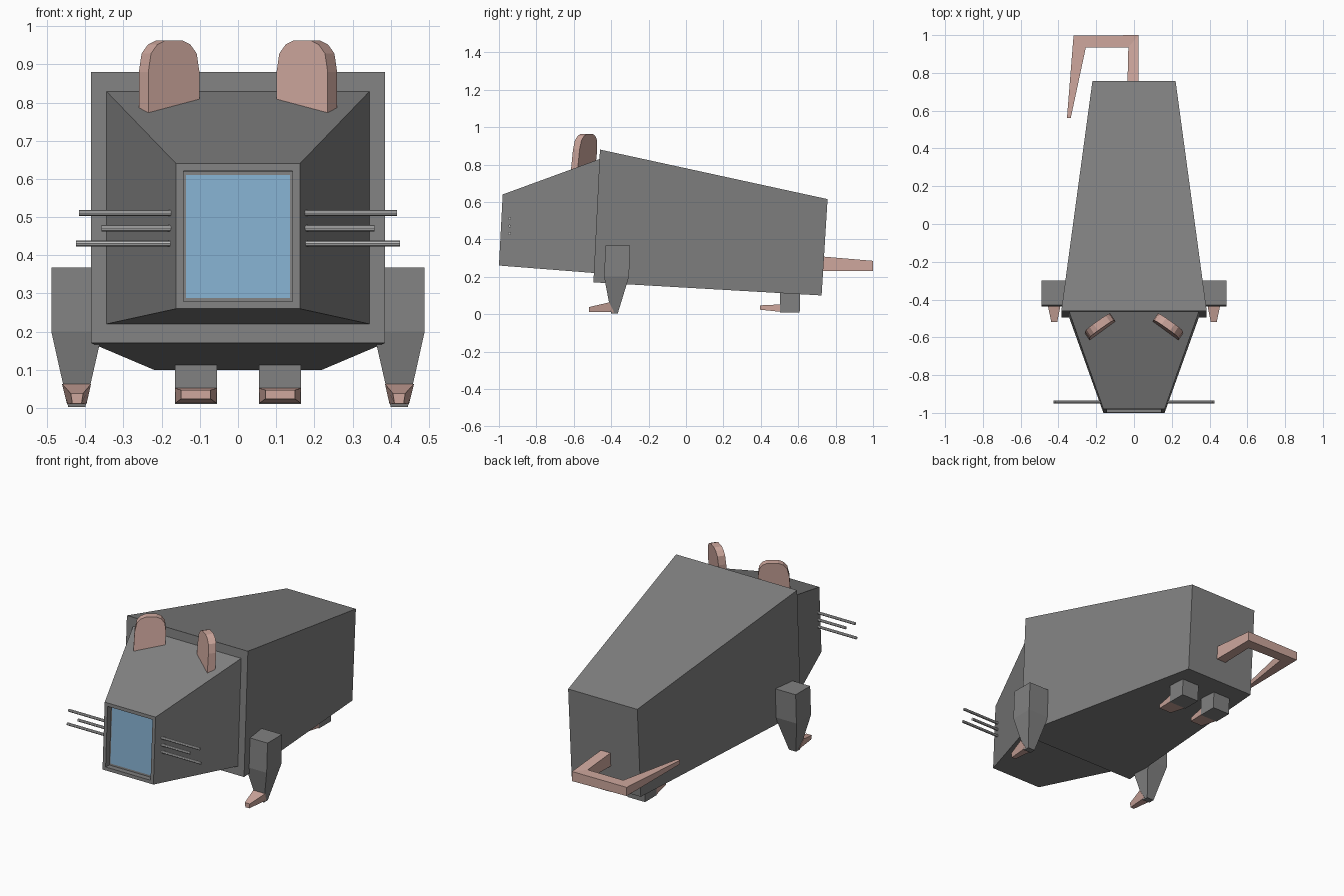
import bpy, bmesh, math
from mathutils import Vector, Matrix

if "Cube" in bpy.data.objects:
    bpy.data.objects.remove(bpy.data.objects["Cube"])


def material(name, rgb):
    m = bpy.data.materials.new(name)
    m.diffuse_color = (*rgb, 1)
    m.use_nodes = True
    m.node_tree.nodes["Principled BSDF"].inputs["Base Color"].default_value = m.diffuse_color
    return m


GREY = material("dark_grey", (0.22, 0.22, 0.22))
PINK = material("pink", (0.62, 0.39, 0.34))
BLUE = material("blue", (0.24, 0.44, 0.64))
PALE = material("pale_grey", (0.5, 0.5, 0.5))


def finish(name, bm, mat):
    bmesh.ops.recalc_face_normals(bm, faces=bm.faces)
    me = bpy.data.meshes.new(name)
    bm.to_mesh(me)
    bm.free()
    me.materials.append(mat)
    ob = bpy.data.objects.new(name, me)
    bpy.context.collection.objects.link(ob)
    return ob


def loft(rings):
    """Closed solid through cross-sections with equal point counts."""
    bm = bmesh.new()
    vs = [[bm.verts.new(p) for p in r] for r in rings]
    n = len(vs[0])
    for a, b in zip(vs, vs[1:]):
        for i in range(n):
            j = (i + 1) % n
            bm.faces.new((a[i], a[j], b[j], b[i]))
    bm.faces.new(vs[0])
    bm.faces.new(vs[-1])
    bmesh.ops.recalc_face_normals(bm, faces=bm.faces)
    return bm


def cross(x0, x1, y_bot, z_bot, y_top, z_top):
    """Rectangle facing along y, possibly leaning."""
    return [(x0, y_bot, z_bot), (x1, y_bot, z_bot), (x1, y_top, z_top), (x0, y_top, z_top)]


def level(x0, x1, y0, y1, z):
    """Horizontal rectangle."""
    return [(x0, y0, z), (x1, y0, z), (x1, y1, z), (x0, y1, z)]


# Body
finish("body", loft([cross(-.385, .385, -.495, .17, -.46, .88),
                     cross(-.22, .22, .725, .10, .757, .615)]), GREY)

# Head with recessed front panel
bm = loft([cross(-.345, .345, -.49, .22, -.46, .83),
           cross(-.162, .162, -1.0, .26, -.98, .64)])
front = min(bm.faces, key=lambda f: f.calc_center_median().y)
bmesh.ops.inset_region(bm, faces=[front], thickness=.027)
bmesh.ops.inset_region(bm, faces=[front], thickness=0, depth=0)
ext = bmesh.ops.extrude_discrete_faces(bm, faces=[front])["faces"][0]
bmesh.ops.translate(bm, verts=ext.verts, vec=(0, .035, -.002))
bmesh.ops.remove_doubles(bm, verts=bm.verts, dist=.0005)
finish("head", bm, GREY)

# Screen inside the recess
finish("screen", loft([cross(-.136, .136, -.965, .288, -.949, .611),
                       cross(-.136, .136, -.955, .288, -.939, .611)]), BLUE)

for s, side in ((1, "right"), (-1, "left")):
    # Ear: round-topped plate, turned inward and leaning back
    w, shoulder, top = .082, .88, .965
    prof = [(-w, .765), (w, .765), (w, shoulder)]
    for a in (30, 55, 75, 105, 125, 150):
        t = math.radians(a)
        prof.append((w * math.copysign(abs(math.cos(t)) ** .8, math.cos(t)),
                     shoulder + (top - shoulder) * math.sin(t) ** .8))
    prof.append((-w, shoulder))
    along = Vector((.135, -.095, 0)).normalized()
    thick = Vector((.095, .135, 0)).normalized() * .043
    rings = []
    for k in (0, 1):
        ring = []
        for u, z in prof:
            p = Vector((.168, -.568, z)) + along * u + thick * k
            p.y += (z - .77) * .1
            ring.append((p.x * s, p.y, p.z))
        rings.append(ring)
    finish("ear_" + side, loft(rings), PINK)

    # Whiskers
    for i, (z, end) in enumerate(((.511, .417), (.471, .357), (.431, .425))):
        bm = bmesh.new()
        mat = Matrix.Translation((s * (.15 + end) / 2, -.943, z)) @ Matrix.Rotation(math.pi / 2, 4, 'Y')
        bmesh.ops.create_cone(bm, cap_ends=True, segments=8, radius1=.008, radius2=.008,
                              depth=end - .15, matrix=mat)
        finish(f"whisker_{side}_{i + 1}", bm, PALE)

    # Front leg and claw
    finish("front_leg_" + side, loft([level(s * .40, s * .445, -.40, -.365, .003),
                                      level(s * .355, s * .489, -.438, -.305, .20),
                                      level(s * .355, s * .489, -.43, -.298, .368)]), GREY)
    finish("front_claw_" + side, loft([
        [(s * .397, -.385, .01), (s * .448, -.385, .01), (s * .461, -.41, .063), (s * .385, -.41, .063)],
        [(s * .41, -.518, .012), (s * .434, -.518, .012), (s * .438, -.518, .038), (s * .406, -.518, .038)]]), PINK)

    # Back leg and foot
    finish("back_leg_" + side, loft([level(s * .055, s * .165, .502, .608, .01),
                                     level(s * .055, s * .165, .502, .612, .15)]), GREY)
    finish("back_foot_" + side, loft([cross(s * .055, s * .165, .51, .012, .505, .052),
                                      cross(s * .072, s * .149, .395, .024, .395, .047)]), PINK)

# Tail: squared-off hook tapering to a tip
stations = [((.025, .73), (-.035, .73), .23, .308),
            ((.025, 1.0), (-.03, .935), .23, .285),
            ((-.32, .997), (-.255, .935), .235, .285),
            ((-.355, .56), (-.335, .56), .262, .284)]
finish("tail", loft([[(*o, z0), (*i, z0), (*i, z1), (*o, z1)] for o, i, z0, z1 in stations]), PINK)
